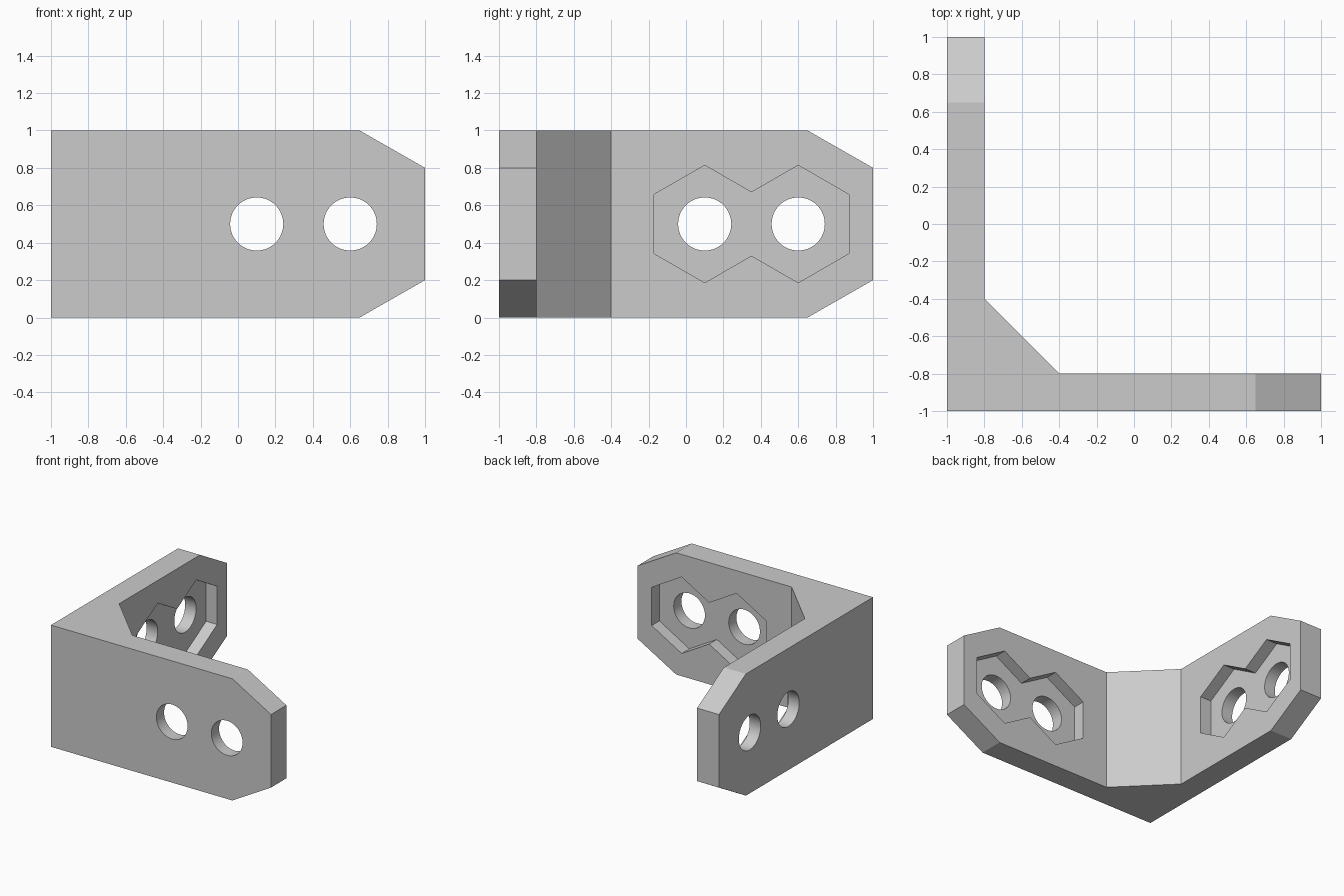
import bpy
import bmesh
from math import sin, cos, radians, pi, tan

if "Cube" in bpy.data.objects:
    bpy.data.objects.remove(bpy.data.objects["Cube"])

THICK = 0.2           # plate thickness
HOLES = (0.1, 0.6)    # hole centres along each leg
MID = 0.5             # hole height
HEX_R = 0.314         # nut pocket corner radius

grey = bpy.data.materials.new("light grey")
grey.use_nodes = True
grey.diffuse_color = (0.6, 0.6, 0.6, 1)
grey.node_tree.nodes["Principled BSDF"].inputs["Base Color"].default_value = (0.6, 0.6, 0.6, 1)


def prism(name, outline, low, high, place):
    """Extrude a 2D outline from low to high; place maps (u, v, depth) to xyz."""
    bm = bmesh.new()
    rings = [[bm.verts.new(place(u, v, d)) for u, v in outline] for d in (low, high)]
    for ring in rings:
        bm.faces.new(ring)
    n = len(outline)
    for i in range(n):
        j = (i + 1) % n
        bm.faces.new((rings[0][i], rings[0][j], rings[1][j], rings[1][i]))
    bmesh.ops.recalc_face_normals(bm, faces=bm.faces)
    mesh = bpy.data.meshes.new(name)
    bm.to_mesh(mesh)
    bm.free()
    obj = bpy.data.objects.new(name, mesh)
    bpy.context.collection.objects.link(obj)
    mesh.materials.append(grey)
    return obj


def ring(cx, cz, r, count, start=0.0):
    return [(cx + r * cos(start + 2 * pi * i / count),
             cz + r * sin(start + 2 * pi * i / count)) for i in range(count)]


# L-shaped body with a diagonal fillet in the inner corner
inner = THICK - 1
body = prism("corner_bracket",
             [(-1, -1), (1, -1), (1, inner), (-0.4, inner),
              (inner, -0.4), (inner, 1), (-1, 1)],
             0, 1, lambda u, v, d: (u, v, d))

# Double hexagon pocket outline: two hexagons merged at the valley between them
valley = HEX_R - (HOLES[1] - HOLES[0]) / 2 * tan(radians(30))
centre = sum(HOLES) / 2
left = [p for p in ring(HOLES[0], MID, HEX_R, 6, radians(90))][:4]
right = [p for p in ring(HOLES[1], MID, HEX_R, 6, radians(-90))][:4]
pocket = left + [(centre, MID - valley)] + right + [(centre, MID + valley)]

# Sloped end corners, bottom and top
wedge = [(0.3, -0.2), (1.35, -0.2), (1.35, 0.4)]
wedge_top = [(u, 1 - v) for u, v in wedge]

# The same cuts on both legs, swapping x and y
cutters = []
for place in (lambda u, v, d: (u, d, v), lambda u, v, d: (d, u, v)):
    for outline in (wedge, wedge_top):
        cutters.append(prism("end_cutter", outline, -1.2, -0.6, place))
    cutters.append(prism("pocket_cutter", pocket, inner - THICK / 2, -0.6, place))
    for h in HOLES:
        cutters.append(prism("hole_cutter", ring(h, MID, 0.142, 64), -1.2, -0.6, place))

bpy.ops.object.select_all(action='DESELECT')
bpy.context.view_layer.objects.active = body
body.select_set(True)
for cutter in cutters:
    cutter.hide_render = True
    mod = body.modifiers.new("cut", 'BOOLEAN')
    mod.operation = 'DIFFERENCE'
    mod.solver = 'EXACT'
    mod.object = cutter
    bpy.ops.object.modifier_apply(modifier=mod.name)
for cutter in cutters:
    bpy.data.objects.remove(cutter)

bpy.ops.object.shade_smooth_by_angle(angle=radians(25))
